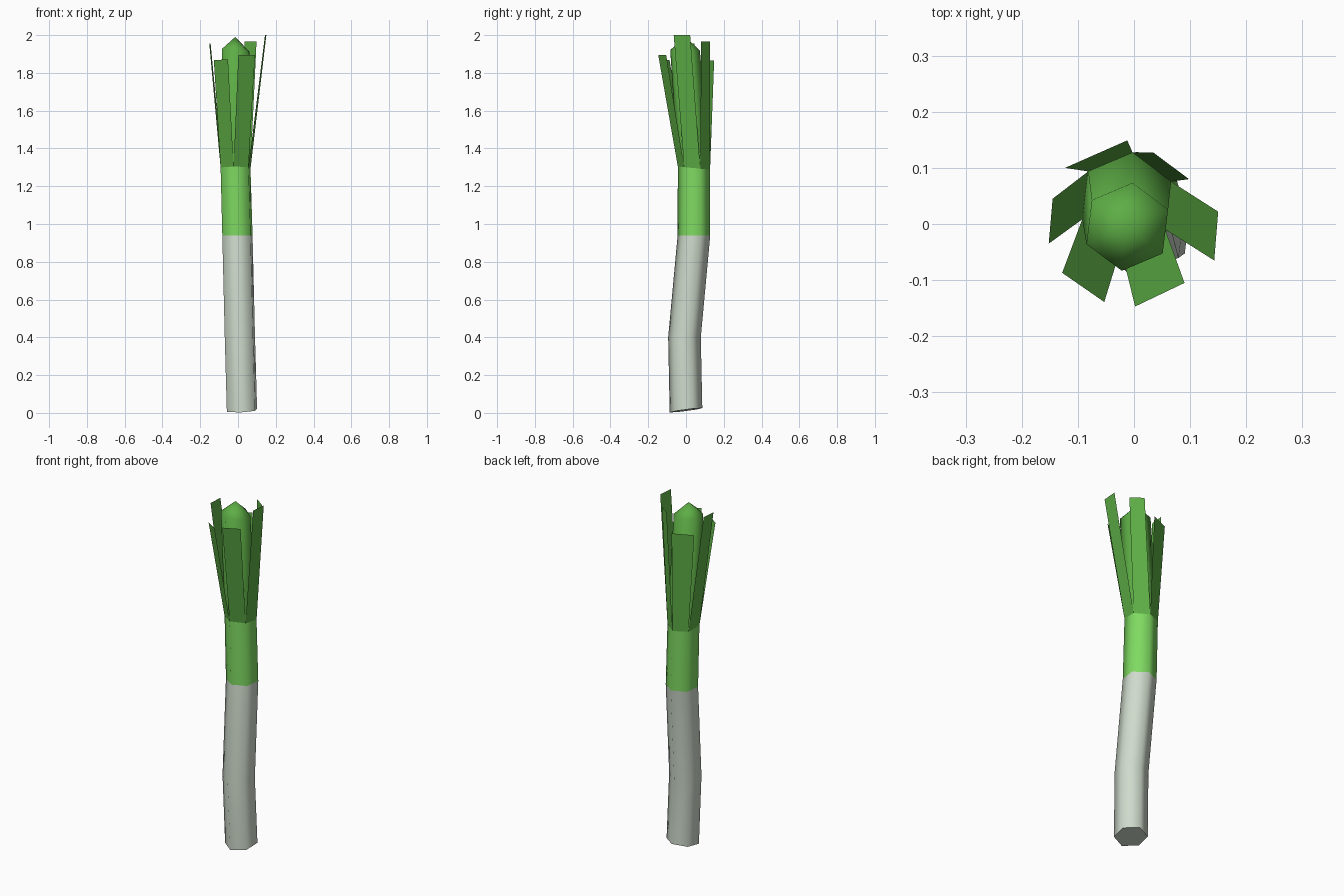
import bpy, math
from mathutils import Vector

if "Cube" in bpy.data.objects:
    bpy.data.objects.remove(bpy.data.objects["Cube"])


def material(name, rgb):
    m = bpy.data.materials.new(name)
    m.diffuse_color = (*rgb, 1)
    m.use_nodes = True
    m.node_tree.nodes["Principled BSDF"].inputs["Base Color"].default_value = m.diffuse_color
    return m


WHITE = material("pale_stem", (0.62, 0.70, 0.60))
LIGHT = material("light_green", (0.21, 0.70, 0.12))
DARK = material("dark_green", (0.11, 0.42, 0.06))


def hexagon(x, y, z, r, tilt_x=0, tilt_y=0):
    """Six points around a centre, optionally on a tilted plane."""
    pts = []
    for i in range(6):
        a = math.radians(23 + 60 * i)
        dx, dy = r * math.cos(a), r * math.sin(a)
        pts.append(Vector((x + dx, y + dy, z + tilt_x * dx + tilt_y * dy)))
    return pts


def add_object(name, verts, faces, mat, smooth=True):
    me = bpy.data.meshes.new(name)
    me.from_pydata(verts, [], faces)
    me.materials.append(mat)
    ob = bpy.data.objects.new(name, me)
    bpy.context.collection.objects.link(ob)
    if smooth:
        bpy.ops.object.select_all(action='DESELECT')
        bpy.context.view_layer.objects.active = ob
        ob.select_set(True)
        bpy.ops.object.shade_smooth_by_angle(angle=math.radians(62))
    return ob


def tube(name, rings, mat, bottom=False, apex=None):
    verts = [p for ring in rings for p in ring]
    faces = []
    for k in range(len(rings) - 1):
        for i in range(6):
            j = (i + 1) % 6
            faces.append((6 * k + i, 6 * k + j, 6 * k + 6 + j, 6 * k + 6 + i))
    if bottom:
        faces.append((5, 4, 3, 2, 1, 0))
    if apex:
        last = 6 * (len(rings) - 1)
        verts.append(Vector(apex))
        faces += [(last + i, last + (i + 1) % 6, last + 6) for i in range(6)]
    return add_object(name, verts, faces, mat)


# Cross-sections of the gently bent stalk
base = hexagon(0.021, 0.0, 0.014, 0.087, 0.05, 0.13)
bend = hexagon(0.010, -0.008, 0.40, 0.087)
middle = hexagon(-0.003, 0.042, 0.94, 0.087)
collar = hexagon(-0.013, 0.042, 1.296, 0.086, 0, -0.1)
tip = hexagon(-0.012, -0.005, 1.92, 0.079, -0.1, 0)

# Stalk and pointed inner core
tube("white_stalk", [base, bend, middle], WHITE, bottom=True)
tube("green_stalk", [middle, collar], LIGHT)
tube("inner_core", [collar, tip], DARK, apex=(-0.015, -0.003, 1.99))

# Flat leaves, each rising from one side of the collar
leaf_tops = [
    ((0.098, 0.080, 1.965), (0.035, 0.127, 1.965)),
    ((-0.012, 0.149, 1.865), (-0.123, 0.100, 1.865)),
    ((-0.145, 0.045, 1.955), (-0.152, -0.035, 1.955)),
    ((-0.128, -0.087, 1.867), (-0.053, -0.139, 1.872)),
    ((0.002, -0.147, 1.895), (0.090, -0.105, 1.895)),
    ((0.143, -0.065, 2.0), (0.150, 0.022, 2.0)),
]
for i, (a, b) in enumerate(leaf_tops):
    add_object(f"leaf_{i + 1}", [collar[i], collar[(i + 1) % 6], b, a],
               [(0, 1, 2, 3)], DARK, smooth=False)
